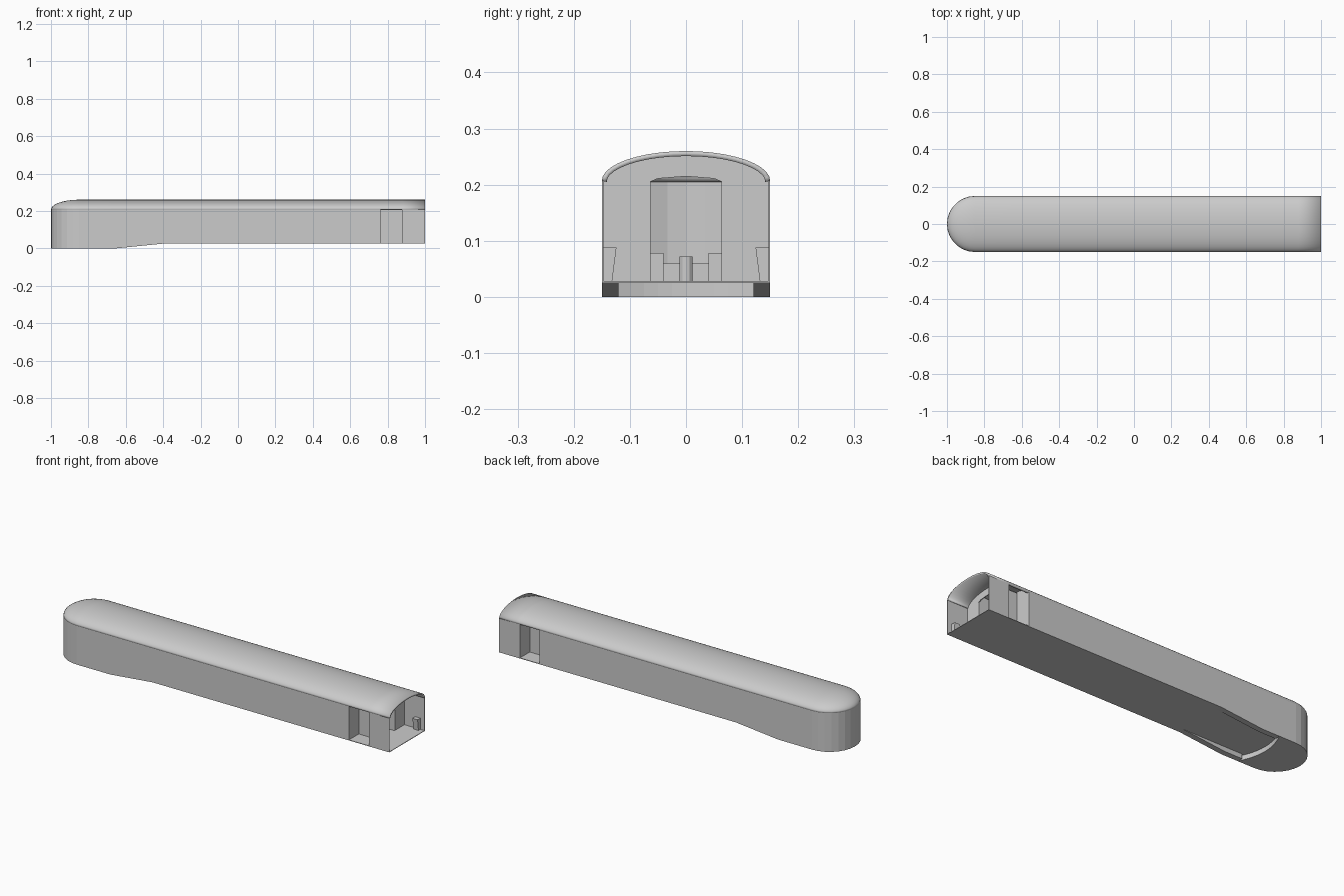
import bpy, bmesh, math

if "Cube" in bpy.data.objects:
    bpy.data.objects.remove(bpy.data.objects["Cube"])

R, CX, FLOOR, EAVE, RISE = 0.15, -0.85, 0.025, 0.207, 0.053
DOOR0, DOOR1, AISLE = 0.76, 0.88, 0.067
SEG = 14


def make(name, verts, faces, thick=0, smooth=False, recalc=False):
    me = bpy.data.meshes.new(name)
    me.from_pydata(verts, [], faces)
    bm = bmesh.new()
    bm.from_mesh(me)
    bmesh.ops.remove_doubles(bm, verts=bm.verts, dist=1e-5)
    if recalc:
        bmesh.ops.recalc_face_normals(bm, faces=bm.faces)
    bm.to_mesh(me)
    bm.free()
    ob = bpy.data.objects.new(name, me)
    bpy.context.collection.objects.link(ob)
    if thick:
        mod = ob.modifiers.new("thickness", "SOLIDIFY")
        mod.thickness, mod.offset = thick, -1
    if smooth:
        bpy.context.view_layer.objects.active = ob
        ob.select_set(True)
        bpy.ops.object.shade_smooth_by_angle(angle=math.radians(35))
        ob.select_set(False)
    return ob


def prism(name, pts, vec):
    """Extrude a planar outline of 3D points along vec."""
    n = len(pts)
    top = [tuple(a + b for a, b in zip(p, vec)) for p in pts]
    faces = [list(range(n)), list(range(n, 2 * n))]
    faces += [[i, (i + 1) % n, (i + 1) % n + n, i + n] for i in range(n)]
    return make(name, list(pts) + top, faces, recalc=True)


def box(name, x0, x1, y0, y1, z0, z1):
    return prism(name, [(x0, y0, z0), (x1, y0, z0), (x1, y1, z0), (x0, y1, z0)], (0, 0, z1 - z0))


def roof_z(s):
    return EAVE + RISE * math.sqrt(max(0, 1 - s * s))


def skirt_z(x):
    return FLOOR * min(1, max(0, (x + 0.65) / 0.25))


# plan outline: left side, rounded nose, right side
xs = [1, DOOR1, DOOR0, -0.4, -0.65]
nose = [(CX - R * math.sin(math.pi * i / SEG), R * math.cos(math.pi * i / SEG)) for i in range(SEG + 1)]
plan = [(x, R) for x in xs] + nose + [(x, -R) for x in reversed(xs)]
n = len(plan)

# side walls, open at the doorways and the rear end
verts = [(x, y, skirt_z(x)) for x, y in plan] + [(x, y, EAVE) for x, y in plan]
faces = [(i, i + 1, i + 1 + n, i + n) for i in range(n - 1)
         if abs((plan[i][0] + plan[i + 1][0]) / 2 - (DOOR0 + DOOR1) / 2) > 0.01]
make("side_walls", verts, faces, thick=0.003)

# arched roof ending in a domed nose
levels = [math.cos(math.pi / 2 * k / 10) for k in range(11)]
verts = [(max(x, CX) + min(0, x - CX) * s, y * s, roof_z(s)) for s in levels for x, y in plan]
faces = [(k * n + i, k * n + i + 1, (k + 1) * n + i + 1, (k + 1) * n + i)
         for k in range(10) for i in range(n - 1)]
make("roof", verts, faces, thick=0.009, smooth=True)

# floor plate
box("floor", -0.8, 1, -R, R, FLOOR, FLOOR + 0.003)

# lowered nose pan with a curved step at its rear edge
cut = [(-0.79 + 0.04 * (y / R) ** 2, y, 0) for y in [-R + 2 * R * i / 12 for i in range(13)]]
prism("nose_pan", cut + [(x, y, 0) for x, y in nose], (0, 0, FLOOR))

for side, sg in (("left", 1), ("right", -1)):
    # sloping lower skirt
    prism(side + "_skirt", [(-0.4, sg * 0.12, FLOOR), (-0.65, sg * 0.12, 0),
                            (-0.752, sg * 0.12, 0), (-0.752, sg * 0.12, FLOOR)], (0, sg * 0.03, 0))
    # vestibule bulkheads following the roof arch
    ys = [AISLE + (R - 0.002 - AISLE) * i / 8 for i in range(9)]
    outline = [(ys[-1], FLOOR), (ys[0], FLOOR)] + [(y, roof_z(y / R) - 0.005) for y in ys]
    for nm, x in (("_rear_bulkhead", DOOR1 - 0.003), ("_front_bulkhead", DOOR0 - 0.003)):
        prism(side + nm, [(x, sg * y, z) for y, z in outline], (0.004, 0, 0))
    # doorway inner wall
    box(side + "_door", DOOR0, DOOR1, sg * AISLE, sg * (AISLE - 0.004), FLOOR, 0.238)
    # tapered end post
    prism(side + "_end_post", [(0.945, sg * 0.132, FLOOR), (0.945, sg * R, FLOOR),
                               (0.945, sg * R, 0.088), (0.945, sg * 0.124, 0.088)], (0.03, 0, 0))
    # seat rows
    for i in range(6):
        x = 0.62 - 0.22 * i
        box(side + "_seat", x - 0.05, x + 0.05, sg * 0.04, sg * 0.13, FLOOR, 0.055)
        box(side + "_seat_back", x + 0.035, x + 0.05, sg * 0.04, sg * 0.13, 0.055, 0.078)

# lintel over the aisle
low = [(AISLE, 0.204), (0.05, 0.211), (0, 0.215), (-0.05, 0.211), (-AISLE, 0.204)]
high = [(y, roof_z(y / R) - 0.005) for y, _ in reversed(low)]
prism("aisle_lintel", [(DOOR1 - 0.003, y, z) for y, z in low + high], (0.004, 0, 0))

# driver console and stool at the nose end
box("console", -0.86, -0.82, -0.04, 0.07, FLOOR, 0.06)
prism("stool", [(-0.74 + 0.012 * math.cos(a), 0.012 * math.sin(a), FLOOR)
                for a in [math.tau * i / 12 for i in range(12)]], (0, 0, 0.047))
